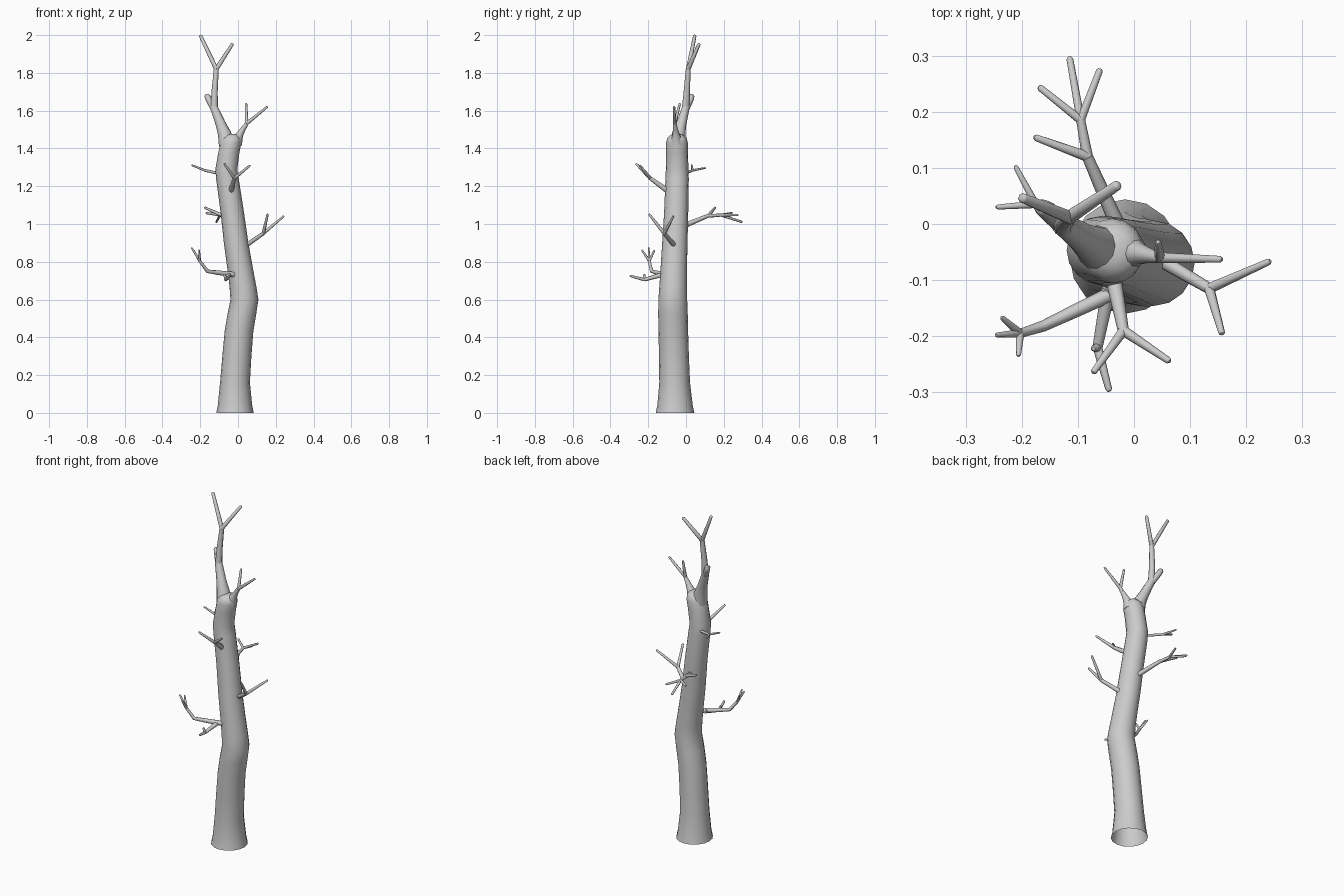
import bpy, bmesh, math
from mathutils import Vector


def tube(name, pts, sides=8, flat=False, cap_start=True, sy=1.0):
    """Sweep a round section along (x, y, z, radius) points."""
    bm = bmesh.new()
    P = [Vector(p[:3]) for p in pts]
    rings, side = [], None
    for i, p in enumerate(P):
        a, b = P[max(i - 1, 0)], P[min(i + 1, len(P) - 1)]
        t = Vector((0, 0, 1)) if flat else (b - a).normalized()
        if side is None:
            side = Vector((1, 0, 0)) if abs(t.x) < 0.8 else Vector((0, 1, 0))
        side = (side - t * side.dot(t)).normalized()
        up = t.cross(side)
        r = pts[i][3]
        rings.append([bm.verts.new(p + side * r * math.cos(k * math.tau / sides)
                                   + up * r * sy * math.sin(k * math.tau / sides))
                      for k in range(sides)])
    for r0, r1 in zip(rings, rings[1:]):
        for k in range(sides):
            j = (k + 1) % sides
            bm.faces.new((r0[k], r0[j], r1[j], r1[k]))
    bm.faces.new(rings[-1])
    if cap_start:
        bm.faces.new(rings[0][::-1])
    me = bpy.data.meshes.new(name)
    bm.to_mesh(me)
    bm.free()
    ob = bpy.data.objects.new(name, me)
    bpy.context.collection.objects.link(ob)
    bpy.context.view_layer.objects.active = ob
    ob.select_set(True)
    bpy.ops.object.shade_smooth_by_angle(angle=math.radians(50))
    ob.select_set(False)
    return ob


def branch(name, stem, tips, r0=0.011, r1=0.009, rt=0.006):
    """Tapering stem with thin twigs fanning out from its end."""
    n = len(stem) - 1
    tube(name, [(*p, r0 + (r1 - r0) * i / n) for i, p in enumerate(stem)])
    for i, tip in enumerate(tips):
        e = Vector(tip)
        d = (e - Vector(stem[-1])).normalized()
        tube(f"{name}_twig_{i + 1}", [(*stem[-1], r1 * 0.95), (*(e - d * 0.004), rt),
                                      (*e, rt * 0.55)])


# Trunk: open at the bottom, leaning and tapering
tube("trunk", [
    (-0.016, -0.058, 0.0, 0.099), (-0.016, -0.058, 0.04, 0.091),
    (-0.016, -0.060, 0.16, 0.079), (-0.006, -0.064, 0.30, 0.077),
    (0.005, -0.067, 0.43, 0.076), (0.020, -0.069, 0.52, 0.076),
    (0.034, -0.070, 0.60, 0.074), (0.026, -0.068, 0.67, 0.071),
    (0.012, -0.065, 0.76, 0.068), (-0.010, -0.059, 0.90, 0.065),
    (-0.030, -0.052, 1.06, 0.062), (-0.056, -0.047, 1.24, 0.060),
    (-0.062, -0.047, 1.29, 0.058), (-0.048, -0.047, 1.38, 0.056),
    (-0.038, -0.048, 1.43, 0.056), (-0.034, -0.048, 1.455, 0.050),
    (-0.032, -0.048, 1.472, 0.032), (-0.032, -0.048, 1.477, 0.012),
], sides=16, flat=True, cap_start=False, sy=1.03)

# Leader: left limb of the top fork, with a stub and a split end
tube("leader", [(-0.058, -0.045, 1.42, 0.044), (-0.072, -0.038, 1.48, 0.035),
                (-0.092, -0.025, 1.53, 0.027), (-0.128, 0.000, 1.62, 0.020)], 12)
branch("leader_top", [(-0.126, -0.003, 1.60), (-0.124, 0.004, 1.70), (-0.115, 0.012, 1.82)],
       [(-0.200, 0.047, 2.0), (-0.028, 0.070, 1.955)], 0.020, 0.013, 0.009)
tube("leader_stub", [(-0.128, 0.000, 1.61, 0.018), (-0.155, 0.024, 1.66, 0.017),
                     (-0.164, 0.030, 1.680, 0.015), (-0.165, 0.032, 1.687, 0.009)])

# Right limb of the top fork
tube("fork_limb", [(-0.012, -0.050, 1.43, 0.036), (0.008, -0.053, 1.472, 0.020),
                   (0.025, -0.056, 1.50, 0.014), (0.045, -0.060, 1.53, 0.010)], 10)
branch("fork_limb_top", [(0.036, -0.058, 1.515), (0.046, -0.060, 1.532)],
       [(0.157, -0.063, 1.622), (0.043, -0.032, 1.64)], 0.012, 0.010)

# Side branches around the trunk
branch("upper_left_branch", [(-0.09, -0.010, 1.265), (-0.175, 0.035, 1.284)],
       [(-0.246, 0.030, 1.312), (-0.212, 0.104, 1.297)], 0.008, 0.007, 0.0045)
branch("upper_front_branch", [(-0.038, -0.09, 1.17), (-0.019, -0.19, 1.243)],
       [(-0.073, -0.265, 1.32), (0.064, -0.245, 1.31)], 0.015, 0.010)
branch("right_branch", [(0.040, -0.060, 0.885), (0.134, -0.115, 0.950)],
       [(0.243, -0.066, 1.042), (0.157, -0.196, 1.053)], 0.013, 0.010)
branch("back_branch", [(-0.030, 0.000, 0.995), (-0.083, 0.120, 1.045)],
       [(-0.178, 0.155, 1.088)], 0.014, 0.010)
branch("back_branch_end", [(-0.082, 0.115, 1.043), (-0.095, 0.185, 1.047)],
       [(-0.170, 0.245, 1.058), (-0.115, 0.298, 1.010), (-0.060, 0.277, 1.048)], 0.010, 0.008)
branch("lower_left_branch", [(-0.020, -0.115, 0.732), (-0.105, -0.155, 0.742),
                             (-0.162, -0.182, 0.750), (-0.203, -0.195, 0.805)],
       [(-0.236, -0.166, 0.862), (-0.246, -0.198, 0.876), (-0.206, -0.235, 0.864)],
       0.014, 0.008, 0.0045)
branch("lower_front_branch", [(-0.045, -0.115, 0.735), (-0.065, -0.220, 0.705)],
       [(-0.044, -0.298, 0.726), (-0.072, -0.222, 0.735)], 0.013, 0.009)
